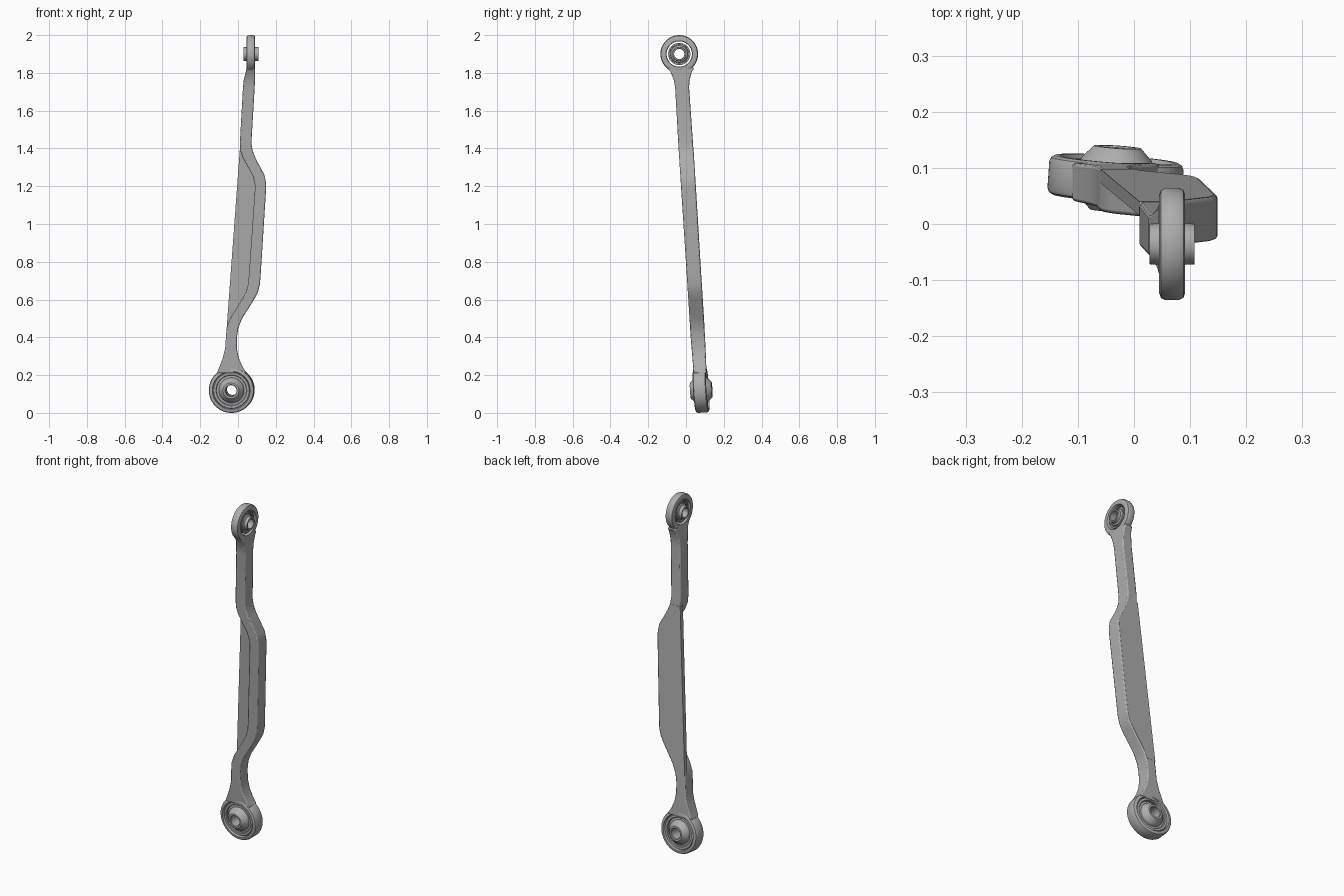
import bpy, bmesh, math
from mathutils import Vector

cube = bpy.data.objects.get("Cube")
if cube:
    bpy.data.objects.remove(cube, do_unlink=True)

steel = bpy.data.materials.new("grey metal")
steel.use_nodes = True
GREY = (0.42, 0.42, 0.42, 1)
steel.diffuse_color = GREY
steel.node_tree.nodes["Principled BSDF"].inputs["Base Color"].default_value = GREY


def finish(name, bm, bevel=0):
    bmesh.ops.recalc_face_normals(bm, faces=bm.faces)
    mesh = bpy.data.meshes.new(name)
    bm.to_mesh(mesh)
    bm.free()
    mesh.materials.append(steel)
    obj = bpy.data.objects.new(name, mesh)
    bpy.context.collection.objects.link(obj)
    if bevel:
        mod = obj.modifiers.new("soft_edges", 'BEVEL')
        mod.width = bevel
        mod.segments = 2
        mod.angle_limit = math.radians(40)
    bpy.ops.object.select_all(action='DESELECT')
    obj.select_set(True)
    bpy.context.view_layer.objects.active = obj
    bpy.ops.object.shade_smooth_by_angle(angle=math.radians(32))
    return obj


def loft(name, sections, bevel=0):
    """Join rectangles (z, x0, x1, y0, y1) from bottom to top."""
    bm = bmesh.new()
    rings = [[bm.verts.new(p) for p in
              ((a, c, z), (b, c, z), (b, d, z), (a, d, z))]
             for z, a, b, c, d in sections]
    for low, high in zip(rings, rings[1:]):
        for i in range(4):
            j = (i + 1) % 4
            bm.faces.new((low[i], low[j], high[j], high[i]))
    bm.faces.new(rings[0])
    bm.faces.new(rings[-1])
    return finish(name, bm, bevel)


def lathe(name, half, centre, axis, steps=56):
    """Spin a (radius, offset) half profile, mirrored across its middle."""
    profile = half + [(r, -h) for r, h in reversed(half)]
    turn = Vector((0, 0, 1)).rotation_difference(Vector(axis).normalized())
    bm = bmesh.new()
    loops = []
    for s in range(steps):
        a = math.tau * s / steps
        loops.append([bm.verts.new(turn @ Vector((r * math.cos(a), r * math.sin(a), h))
                                   + Vector(centre)) for r, h in profile])
    n = len(profile)
    for s in range(steps):
        p, q = loops[s], loops[(s + 1) % steps]
        for i in range(n):
            j = (i + 1) % n
            bm.faces.new((p[i], p[j], q[j], q[i]))
    return finish(name, bm)


def mid_y(z):
    return 0.088 - 0.063 * z


# Cranked rod: height, left edge, right edge, half depth
ROD = [
    (0.21, -0.112, 0.046, 0.034), (0.245, -0.098, 0.024, 0.035),
    (0.29, -0.081, 0.004, 0.036), (0.34, -0.068, -0.006, 0.037),
    (0.40, -0.064, -0.006, 0.038), (0.45, -0.06, 0.002, 0.038),
    (0.50, -0.042, 0.022, 0.038), (0.60, 0.02, 0.085, 0.038),
    (0.64, 0.042, 0.106, 0.038), (0.68, 0.053, 0.116, 0.038),
    (0.73, 0.058, 0.12, 0.038), (1.19, 0.09, 0.149, 0.039),
    (1.22, 0.088, 0.148, 0.039), (1.26, 0.076, 0.14, 0.039),
    (1.35, 0.025, 0.092, 0.039), (1.39, 0.012, 0.077, 0.039),
    (1.43, 0.01, 0.071, 0.039), (1.72, 0.026, 0.088, 0.037),
    (1.76, 0.03, 0.09, 0.041), (1.80, 0.04, 0.091, 0.054),
    (1.828, 0.045, 0.091, 0.07),
]
loft("cranked_rod", [(z, a, b, mid_y(z) - h, mid_y(z) + h) for z, a, b, h in ROD], 0.006)

# Thin web that fills the crank at the back
web = []
for z, a, b, h in ROD:
    if 0.44 < z < 1.42:
        back = mid_y(z) + h + 0.0008
        edge = -0.06 + 0.0737 * (z - 0.45)
        web.append((z, min(edge, a + 0.001), b - 0.007, back - 0.025, back))
loft("back_web", web)

# Lower eye and its bearing
low, low_axis = (-0.033, mid_y(0.12), 0.121), (0.07, 1, 0.063)
lathe("lower_eye", [(0.098, 0.03), (0.101, 0.035), (0.11, 0.035),
                    (0.117, 0.031), (0.12, 0.024)], low, low_axis)
lathe("lower_bearing_race", [(0.079, 0.024), (0.082, 0.028), (0.094, 0.028),
                             (0.096, 0.022), (0.0985, 0.022)], low, low_axis)
lathe("lower_ball_sleeve", [(0.029, 0.054), (0.032, 0.057), (0.042, 0.057),
                            (0.062, 0.036), (0.066, 0.028), (0.067, 0.02),
                            (0.0795, 0.018)], low, low_axis)

# Upper eye and its bearing, turned a quarter
top, top_axis = (0.068, mid_y(1.9) - 0.004, 1.9), (1, 0, 0)
lathe("upper_eye", [(0.067, 0.018), (0.07, 0.023), (0.088, 0.023),
                    (0.096, 0.02), (0.1, 0.012)], top, top_axis)
lathe("upper_bearing", [(0.027, 0.038), (0.029, 0.04), (0.036, 0.04),
                        (0.037, 0.022), (0.045, 0.018), (0.047, 0.012),
                        (0.051, 0.012), (0.052, 0.017), (0.059, 0.017)], top, top_axis)
